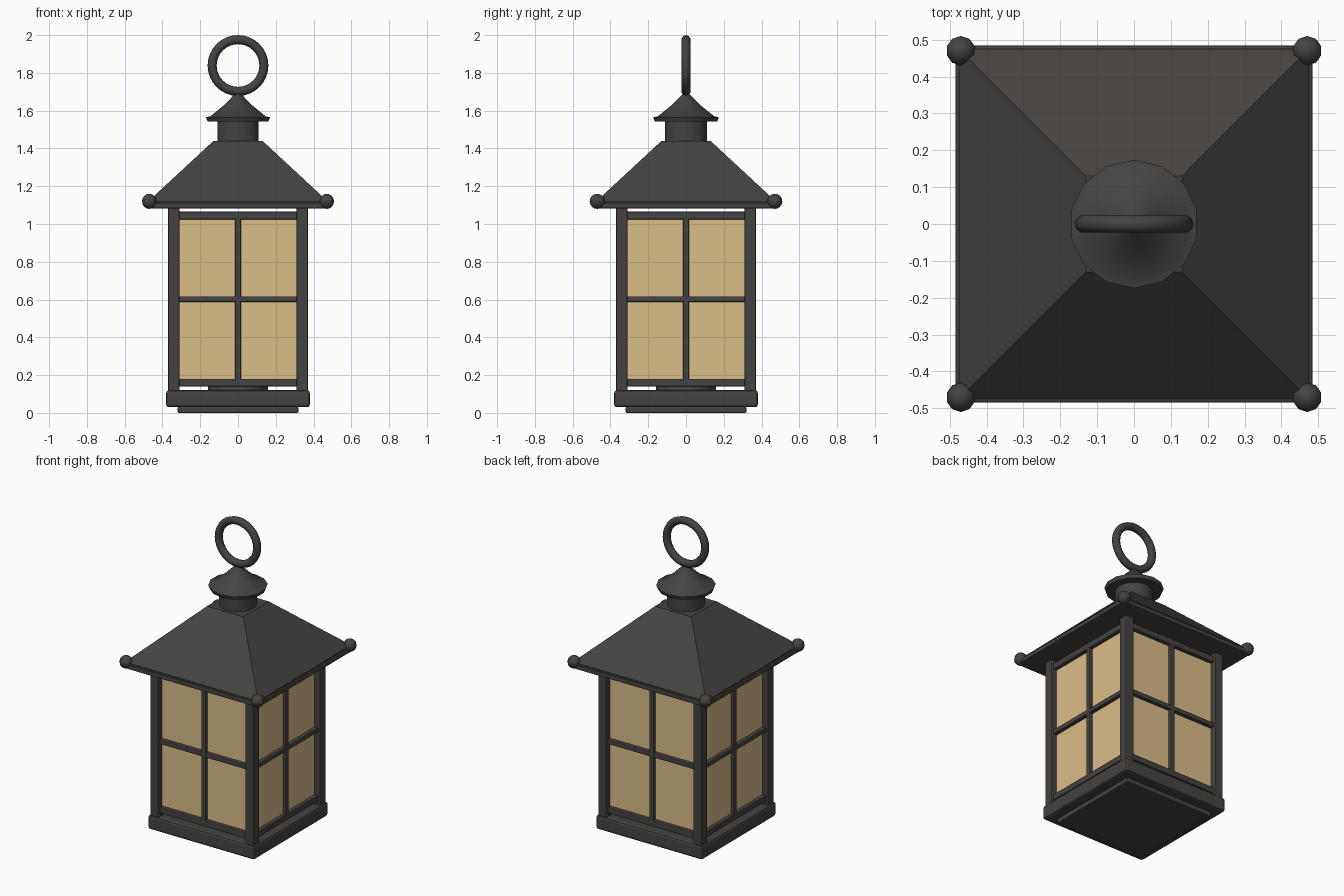
import bpy, bmesh
from math import radians, pi
from mathutils import Matrix

if "Cube" in bpy.data.objects:
    bpy.data.objects.remove(bpy.data.objects["Cube"])


def material(name, rgb):
    m = bpy.data.materials.new(name)
    m.diffuse_color = (*rgb, 1)
    m.use_nodes = True
    m.node_tree.nodes["Principled BSDF"].inputs["Base Color"].default_value = m.diffuse_color
    return m


IRON = material("dark_iron", (0.06, 0.056, 0.052))
GLASS = material("amber_glass", (0.71, 0.51, 0.25))


def finish(name, bm, mat=IRON, bevel=0, smooth=False):
    bmesh.ops.recalc_face_normals(bm, faces=bm.faces)
    me = bpy.data.meshes.new(name)
    bm.to_mesh(me)
    bm.free()
    ob = bpy.data.objects.new(name, me)
    bpy.context.collection.objects.link(ob)
    me.materials.append(mat)
    if bevel:
        mod = ob.modifiers.new("bevel", 'BEVEL')
        mod.width, mod.segments = bevel, 2
    if smooth:
        bpy.ops.object.select_all(action='DESELECT')
        ob.select_set(True)
        bpy.context.view_layer.objects.active = ob
        bpy.ops.object.shade_smooth_by_angle(angle=radians(35))
    return ob


def box(name, center, size, rot=0, mat=IRON, bevel=0):
    bm = bmesh.new()
    m = Matrix.Rotation(rot, 4, 'Z') @ Matrix.Translation(center) @ Matrix.Diagonal((*size, 1))
    bmesh.ops.create_cube(bm, size=1, matrix=m)
    return finish(name, bm, mat, bevel)


def lathe(name, profile, sides, start=pi / 2, smooth=True):
    """Stack rings of (radius, z) around the z axis and cap both ends."""
    bm = bmesh.new()
    rings = []
    for r, z in profile:
        rings.append([bm.verts.new(Matrix.Rotation(start + 2 * pi * i / sides, 3, 'Z')
                                   @ Matrix.Diagonal((r, 1, 1)).col[0] + Matrix.Diagonal((1, 1, z)).col[2])
                      for i in range(sides)])
    for a, b in zip(rings, rings[1:]):
        for i in range(sides):
            j = (i + 1) % sides
            bm.faces.new((a[i], a[j], b[j], b[i]))
    bm.faces.new(rings[0][::-1])
    bm.faces.new(rings[-1])
    return finish(name, bm, smooth=smooth)


# Base and inner candle plate
box("foot", (0, 0, 0.0175), (0.64, 0.64, 0.035), bevel=0.008)
box("base", (0, 0, 0.075), (0.76, 0.76, 0.09), bevel=0.014)
lathe("candle_plate", [(0.16, 0.115), (0.16, 0.14)], 16)

# Four sides: post, pane, rails and glazing bars
for i, side in enumerate(("front", "right", "back", "left")):
    a = i * pi / 2
    box(side + "_post", (-0.34, -0.34, 0.605), (0.06, 0.06, 0.98), a, bevel=0.006)
    box(side + "_pane", (0, -0.325, 0.60), (0.63, 0.012, 0.90), a, GLASS)
    for label, z, h in (("bottom", 0.16, 0.04), ("middle", 0.602, 0.03), ("top", 1.045, 0.04)):
        box(f"{side}_{label}_rail", (0, -0.337, z), (0.63, 0.036, h), a, bevel=0.005)
    box(side + "_bar", (0, -0.337, 0.60), (0.03, 0.034, 0.88), a, bevel=0.005)

# Pyramid roof with eave lip
d = 2 ** 0.5
lathe("roof", [(0.475 * d, 1.1), (0.475 * d, 1.12), (0.13 * d, 1.44)], 4, pi / 4, False)
box("eave", (0, 0, 1.097), (0.97, 0.97, 0.028), bevel=0.006)

# Corner balls
for x in (-0.47, 0.47):
    for y in (-0.47, 0.47):
        bm = bmesh.new()
        bmesh.ops.create_uvsphere(bm, u_segments=10, v_segments=8, radius=0.04,
                                  matrix=Matrix.Translation((x, y, 1.12)))
        finish("corner_ball", bm, smooth=True)

# Chimney neck and conical cap
lathe("neck", [(0.112, 1.43), (0.112, 1.56)], 14)
lathe("cap", [(0.165, 1.542), (0.174, 1.565), (0.15, 1.57), (0.075, 1.63), (0.015, 1.69)], 14)

# Carrying ring
bpy.ops.mesh.primitive_torus_add(major_radius=0.137, minor_radius=0.024, major_segments=32,
                                 minor_segments=10, location=(0, 0, 1.839), rotation=(pi / 2, 0, 0))
ring = bpy.context.object
ring.name = "carry_ring"
ring.data.materials.append(IRON)
bpy.ops.object.shade_smooth_by_angle(angle=radians(40))
